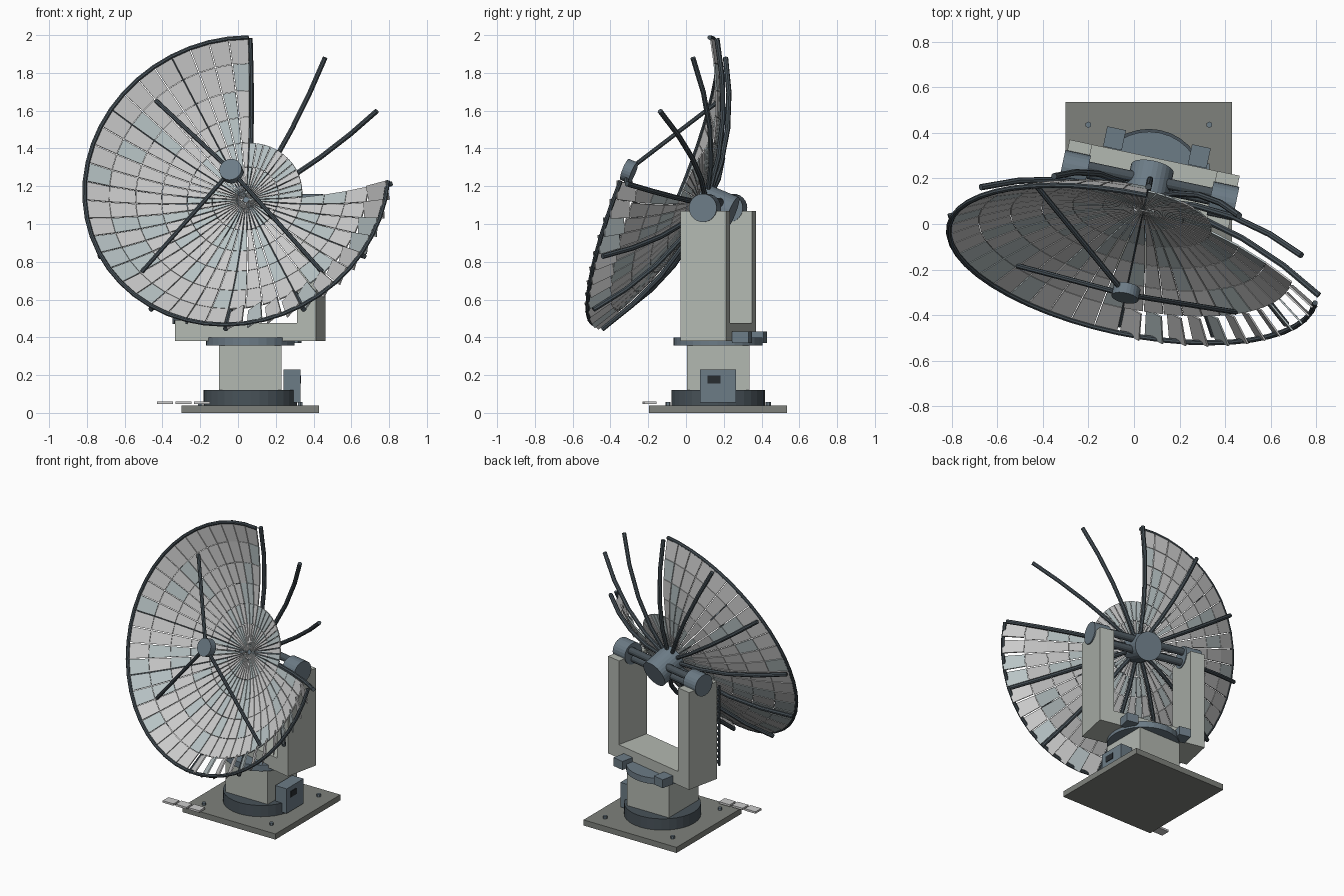
import bpy, bmesh, math, random
from mathutils import Matrix, Vector

if "Cube" in bpy.data.objects:
    bpy.data.objects.remove(bpy.data.objects["Cube"])

random.seed(4)
YAW, ELEV = math.radians(-12), math.radians(22)
BASE = Matrix.Translation((0.065, 0.17, 0))
YOKE = BASE @ Matrix.Rotation(YAW, 4, 'Z')
# dish frame: local x = right, y = up, z = boresight, origin at the elevation pivot
DISH = YOKE @ Matrix.Translation((0, 0, 1.085)) @ Matrix.Rotation(math.pi / 2 - ELEV, 4, 'X')
R, VERTEX, CURV = 0.82, 0.12, 0.388


def mat(name, c):
    m = bpy.data.materials.new(name)
    m.diffuse_color = (*c, 1)
    m.use_nodes = True
    m.node_tree.nodes["Principled BSDF"].inputs["Base Color"].default_value = m.diffuse_color
    return m


PALE = mat("panel_pale", (0.60, 0.63, 0.60))
TINT = mat("panel_tint", (0.48, 0.55, 0.56))
BODY = mat("body_grey", (0.45, 0.48, 0.44))
PLATE = mat("plate_grey", (0.21, 0.22, 0.20))
STEEL = mat("blue_steel", (0.15, 0.20, 0.24))
DARK = mat("dark_steel", (0.065, 0.085, 0.10))
BLACK = mat("black", (0.02, 0.025, 0.03))


def from_bm(name, bm, frame, *mats):
    bmesh.ops.recalc_face_normals(bm, faces=bm.faces)
    me = bpy.data.meshes.new(name)
    bm.to_mesh(me)
    bm.free()
    for m in mats:
        me.materials.append(m)
    ob = bpy.data.objects.new(name, me)
    ob.matrix_world = frame
    bpy.context.collection.objects.link(ob)
    return ob


def box(name, frame, lo, hi, m):
    bm = bmesh.new()
    lo, hi = Vector(lo), Vector(hi)
    s = hi - lo
    bmesh.ops.create_cube(bm, size=1, matrix=Matrix.Translation((lo + hi) / 2) @ Matrix.Diagonal((*s, 1)))
    return from_bm(name, bm, frame, m)


def cyl(name, frame, a, b, r, m, n=32):
    a, b = Vector(a), Vector(b)
    d = b - a
    rot = d.to_track_quat('Z', 'Y').to_matrix().to_4x4()
    bm = bmesh.new()
    bmesh.ops.create_cone(bm, cap_ends=True, segments=n, radius1=r, radius2=r, depth=d.length,
                          matrix=Matrix.Translation((a + b) / 2) @ rot)
    return from_bm(name, bm, frame, m)


def tube(name, frame, pts, r, m):
    cu = bpy.data.curves.new(name, 'CURVE')
    cu.dimensions = '3D'
    cu.bevel_depth, cu.bevel_resolution, cu.use_fill_caps = r, 2, True
    sp = cu.splines.new('POLY')
    sp.points.add(len(pts) - 1)
    for p, co in zip(sp.points, pts):
        p.co = (*co, 1)
    sp.use_smooth = False
    cu.materials.append(m)
    ob = bpy.data.objects.new(name, cu)
    ob.matrix_world = frame
    bpy.context.collection.objects.link(ob)
    return ob


def para(r, ang, off=0.0):
    """Point on the reflector, moved off along the boresight."""
    return Vector((r * math.cos(ang), r * math.sin(ang), VERTEX + CURV * r * r + off))


# base plate, bolts, bearing ring and pedestal
box("base_plate", BASE, (-0.365, -0.365, 0), (0.365, 0.365, 0.04), PLATE)
for sx in (-1, 1):
    for sy in (-1, 1):
        cyl("anchor_bolt", BASE, (sx * .265, sy * .265, .04), (sx * .265, sy * .265, .058), .014, STEEL, 6)
cyl("base_ring", BASE, (0, 0, .04), (0, 0, .12), .247, DARK)
box("pedestal", BASE, (-.165, -.165, .12), (.165, .165, .36), BODY)

# control cabinet with its display
box("control_cabinet", BASE, (.175, -.095, .055), (.265, .095, .23), STEEL)
box("cabinet_display", BASE, (.26, -.055, .155), (.269, .012, .197), BLACK)

# azimuth turntable and drive blocks
cyl("azimuth_disc", YOKE, (0, 0, .357), (0, 0, .40), .235, STEEL)
for s in (-1, 1):
    box("azimuth_drive", YOKE, (s * .19 - .042, .125, .37), (s * .19 + .042, .215, .43), STEEL)

# yoke: cross beam, two arms, trunnions
box("yoke_beam", YOKE, (-.38, -.123, .38), (.38, .123, .475), BODY)
for s, side in ((-1, "left"), (1, "right")):
    x0, x1 = sorted((s * .28, s * .381))
    box(side + "_yoke_arm", YOKE, (x0, -.1235, .38), (x1, .1235, 1.07), BODY)
    cyl(side + "_trunnion", YOKE, (s * .275, 0, 1.085), (s * .39, 0, 1.085), .075, STEEL, 24)

# service ladder on the left arm
for x in (-.385, -.315):
    box("ladder_rail", YOKE, (x - .005, -.147, .47), (x + .005, -.135, 1.04), DARK)
for i in range(14):
    z = .49 + i * .04
    box("ladder_rung", YOKE, (-.39, -.145, z), (-.31, -.1235, z + .01), DARK)

# elevation axle tubes and dish hub
for z in (-.035, .035):
    cyl("axle_tube", DISH, (-.28, z, -.01), (.28, z, -.01), .025, DARK, 12)
cyl("dish_hub", DISH, (0, 0, -.08), (0, 0, .105), .095, STEEL, 28)

# backing ribs, every 30 degrees, including the bare ones
for k in range(12):
    a = k * math.pi / 6
    pts = [para(r, a, -.045) for r in (.07, .25, .45, .65, .83)]
    tube("backing_rib", DISH, pts, .014, DARK)

# reflector panels: upper right quadrant is lost, lower right outer row hangs loose
ROWS = [.015, .05, .18, .31, .44, .57, .70, .825]
COLS, GAP, THICK = 48, .0025, .008
step = 2 * math.pi / COLS
bm = bmesh.new()
for i, (r0, r1) in enumerate(zip(ROWS, ROWS[1:])):
    for c in range(COLS):
        quadrant = c * 4 // COLS
        if quadrant == 0 and i > 2:
            continue
        mid = (c + .5) * step
        loose = quadrant == 3 and i == len(ROWS) - 2
        quad = []
        for r, s in ((r0 + .001, -1), (r1 - .001, -1), (r1 - .001, 1), (r0 + .001, 1)):
            quad.append(para(r, mid + s * (step / 2 - min(GAP / r, step * .2))))
        nrm = (quad[1] - quad[0]).cross(quad[3] - quad[0]).normalized()
        pts = quad + [p - nrm * THICK for p in quad]
        if loose:
            ctr = sum(quad, Vector()) / 4
            axis = para(r1, mid) - para(r0, mid)
            rot = Matrix.Rotation(.5, 3, axis)
            pts = [ctr + rot @ (p - ctr) for p in pts]
        v = [bm.verts.new(p) for p in pts]
        tint = random.random() < .3
        for f in ((0, 1, 2, 3), (7, 6, 5, 4), (0, 4, 5, 1), (1, 5, 6, 2), (2, 6, 7, 3), (3, 7, 4, 0)):
            bm.faces.new([v[j] for j in f]).material_index = int(tint)
from_bm("reflector_panels", bm, DISH, PALE, TINT)

# rim rail over the surviving three quarters
tube("rim_rail", DISH, [para(R, math.pi / 2 + i * step) for i in range(COLS * 3 // 4 + 1)], .012, DARK)

# feed and its three remaining struts
cyl("feed_horn", DISH, (0, 0, .495), (0, 0, .545), .06, STEEL, 24)
for d in (135, 225, 315):
    a = math.radians(d)
    tube("feed_strut", DISH, [para(.69, a), (.04 * math.cos(a), .04 * math.sin(a), .515)], .012, DARK)

# fallen panels beside the plate
for i in range(3):
    x, y = -.43 + i * .098, -.23 + i * .004
    box("fallen_panel", Matrix.Identity(4), (x, y, .046), (x + .085, y + .065, .06), PALE)
